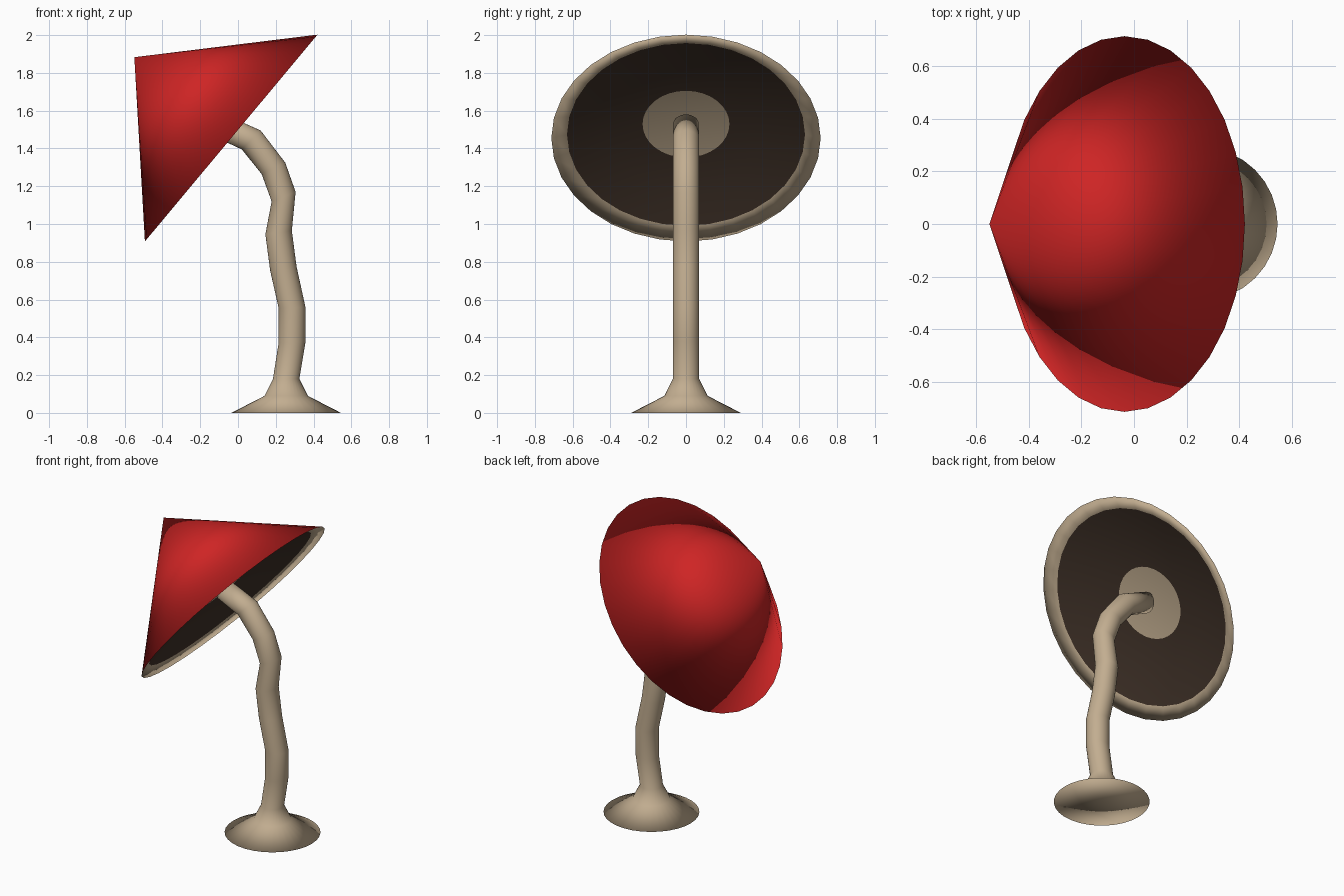
import bpy, math
from mathutils import Vector

if "Cube" in bpy.data.objects:
    bpy.data.objects.remove(bpy.data.objects["Cube"])

SEG = 32


def material(name, rgb):
    m = bpy.data.materials.new(name)
    m.diffuse_color = (*rgb, 1)
    m.use_nodes = True
    m.node_tree.nodes["Principled BSDF"].inputs["Base Color"].default_value = m.diffuse_color
    return m


RED = material("cap red", (0.62, 0.018, 0.018))
TAN = material("stem tan", (0.54, 0.42, 0.28))
BROWN = material("gill brown", (0.05, 0.031, 0.021))


def loft(name, rings, start, end, mats, rule):
    """Join rings (centre, axis u, axis v) into a tube closed by a point at each end."""
    verts, faces, idx = [start], [], []
    for c, u, v in rings:
        for i in range(SEG):
            a = 2 * math.pi * i / SEG
            verts.append(c + u * math.cos(a) + v * math.sin(a))
    verts.append(end)
    last = len(verts) - 1
    n = len(rings)
    for k in range(n + 1):
        for i in range(SEG):
            j = (i + 1) % SEG
            a, b = 1 + (k - 1) * SEG, 1 + k * SEG
            if k == 0:
                f = (0, b + j, b + i)
            elif k == n:
                f = (a + i, a + j, last)
            else:
                f = (a + i, a + j, b + j, b + i)
            faces.append(f)
            idx.append(rule(k))
    me = bpy.data.meshes.new(name)
    me.from_pydata([tuple(p) for p in verts], [], faces)
    for m in mats:
        me.materials.append(m)
    for p, i in zip(me.polygons, idx):
        p.material_index = i
        p.use_smooth = True
    me.update()
    ob = bpy.data.objects.new(name, me)
    bpy.context.collection.objects.link(ob)
    return ob


# Curved stem with flared foot: left and right outline points in the xz plane
outline = [((-0.035, 0), (0.545, 0)), ((0.14, 0.09), (0.37, 0.09)),
           ((0.185, 0.18), (0.325, 0.18)), ((0.215, 0.37), (0.358, 0.38)),
           ((0.215, 0.555), (0.357, 0.56)), ((0.17, 0.755), (0.31, 0.775)),
           ((0.145, 0.945), (0.285, 0.965)), ((0.178, 1.12), (0.305, 1.17)),
           ((0.125, 1.265), (0.25, 1.325)), ((0.02, 1.395), (0.12, 1.495)),
           ((-0.12, 1.46), (-0.07, 1.58))]
rings = []
for k, (l, r) in enumerate(outline):
    l, r = Vector((l[0], 0, l[1])), Vector((r[0], 0, r[1]))
    ry = (0.29, 0.115)[k] if k < 2 else 0.07
    rings.append(((l + r) / 2, (r - l) / 2, Vector((0, ry, 0))))
loft("stem", rings, rings[0][0], rings[-1][0], [TAN], lambda k: 0)

# Tilted conical cap: red top, tan rim, brown gills, tan middle
axis = Vector((-0.768, 0, 0.641)).normalized()
centre = Vector((-0.036, 0, 1.455))
u = Vector((0, 1, 0)).cross(axis)
v = Vector((0, 1, 0))
profile = [(0.713, 0), (0.63, 0.03), (0.42, 0.085), (0.23, 0.115)]
rings = [(centre + axis * d, u * r, -v * r) for r, d in profile]
loft("mushroom_cap", rings, centre + axis * 0.668, centre + axis * 0.125,
     [RED, TAN, BROWN], lambda k: (0, 1, 2, 2, 1)[k])

# Make all face normals point outward
import bmesh
for ob in bpy.context.collection.objects:
    bm = bmesh.new()
    bm.from_mesh(ob.data)
    bmesh.ops.recalc_face_normals(bm, faces=bm.faces)
    bm.to_mesh(ob.data)
    bm.free()
